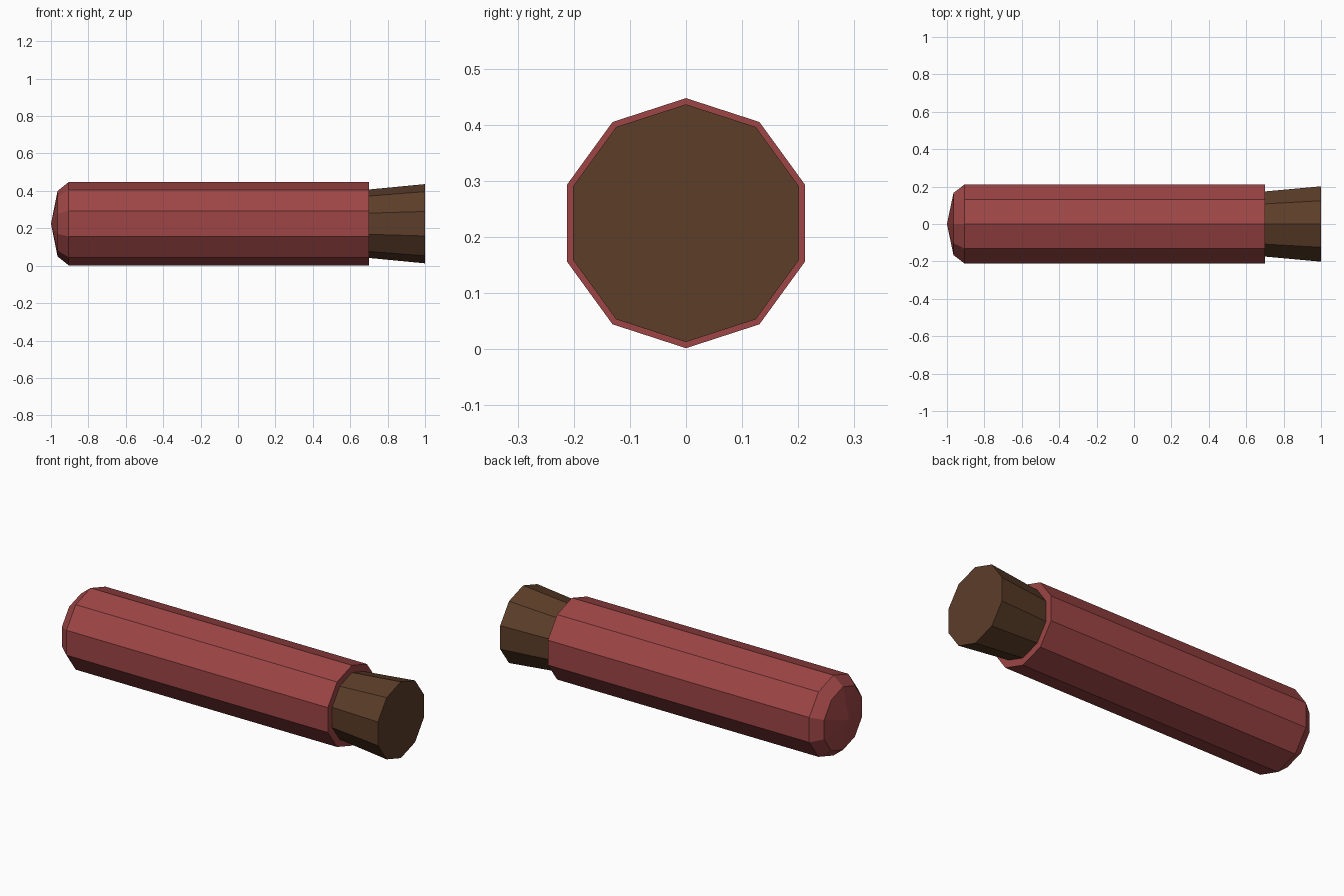
import bpy, bmesh, math

if "Cube" in bpy.data.objects:
    bpy.data.objects.remove(bpy.data.objects["Cube"])

SIDES = 10
AXIS_Z = 0.2245


def material(name, color):
    mat = bpy.data.materials.new(name)
    mat.diffuse_color = (*color, 1)
    mat.use_nodes = True
    mat.node_tree.nodes["Principled BSDF"].inputs["Base Color"].default_value = mat.diffuse_color
    return mat


def lathe_x(name, profile, mat):
    """Low-poly solid turned round the x axis from (x, radius) points; radius 0 is a tip."""
    bm = bmesh.new()
    rings = []
    for x, r in profile:
        count = SIDES if r else 1
        rings.append([bm.verts.new((x, r * math.sin(2 * math.pi * i / SIDES),
                                    AXIS_Z + r * math.cos(2 * math.pi * i / SIDES)))
                      for i in range(count)])
    for a, b in zip(rings, rings[1:]):
        for i in range(SIDES):
            j = (i + 1) % SIDES
            if len(a) == 1:
                bm.faces.new((a[0], b[j], b[i]))
            else:
                bm.faces.new((a[i], a[j], b[j], b[i]))
    for ring in (rings[0], rings[-1]):
        if len(ring) > 1:
            bm.faces.new(ring)
    bmesh.ops.recalc_face_normals(bm, faces=bm.faces)
    mesh = bpy.data.meshes.new(name)
    bm.to_mesh(mesh)
    bm.free()
    mesh.materials.append(mat)
    obj = bpy.data.objects.new(name, mesh)
    bpy.context.collection.objects.link(obj)
    return obj


# Red tube with a bevelled, shallowly pointed closed end
lathe_x("tube_body", [(-1, 0), (-0.965, 0.175), (-0.905, 0.2228), (0.70, 0.2228)],
        material("red", (0.34, 0.06, 0.06)))

# Brown stopper flaring outward to a flat end
lathe_x("stopper", [(0.70, 0.183), (1.0, 0.2118)],
        material("brown", (0.107, 0.047, 0.022)))
